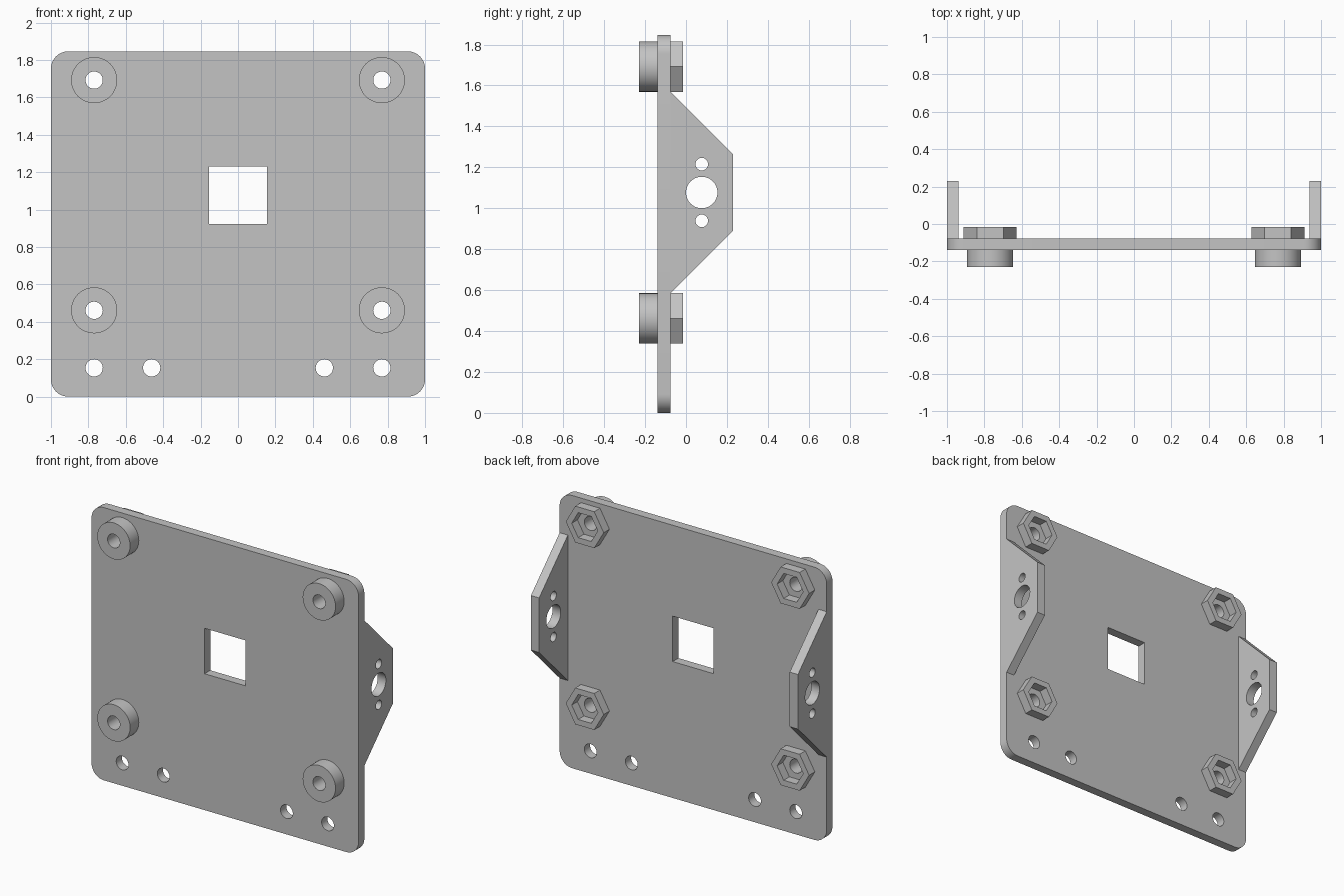
import bpy, bmesh
from math import cos, sin, pi, radians

cube = bpy.data.objects.get("Cube")
if cube:
    bpy.data.objects.remove(cube, do_unlink=True)

U = 2 / 65            # one design unit
BACK = -2.5 * U       # rear face of the plate
FRONT = BACK - 2 * U  # front face of the plate

grey = bpy.data.materials.new("plain grey")
grey.use_nodes = True
colour = (0.55, 0.55, 0.55, 1)
grey.diffuse_color = colour
grey.node_tree.nodes["Principled BSDF"].inputs["Base Color"].default_value = colour


def ring(x, y, r, n=48, start=0.0, sweep=2 * pi):
    return [(x + r * cos(start + sweep * i / n), y + r * sin(start + sweep * i / n))
            for i in range(n)]


def rounded_rect(w, h, r, n=12):
    pts = []
    corners = [(w / 2 - r, h - r), (r - w / 2, h - r), (r - w / 2, r), (w / 2 - r, r)]
    for k, (x, y) in enumerate(corners):
        pts += ring(x, y, r, n, k * pi / 2, pi / 2)
        end = (k + 1) * pi / 2
        pts.append((x + r * cos(end), y + r * sin(end)))
    return pts


def slab(name, loops, thickness, location, turn=0):
    """Extrude an outline with holes (design units) and stand it upright."""
    curve = bpy.data.curves.new(name, 'CURVE')
    curve.dimensions = '2D'
    curve.fill_mode = 'BOTH'
    curve.extrude = thickness * U / 2
    for loop in loops:
        spline = curve.splines.new('POLY')
        spline.points.add(len(loop) - 1)
        for point, (x, y) in zip(spline.points, loop):
            point.co = (x * U, y * U, 0, 1)
        spline.use_cyclic_u = True
    helper = bpy.data.objects.new(name + "_outline", curve)
    bpy.context.collection.objects.link(helper)
    bpy.context.view_layer.update()
    graph = bpy.context.evaluated_depsgraph_get()
    mesh = bpy.data.meshes.new_from_object(helper.evaluated_get(graph))
    bpy.data.objects.remove(helper, do_unlink=True)

    # weld caps to walls
    bm = bmesh.new()
    bm.from_mesh(mesh)
    bmesh.ops.remove_doubles(bm, verts=bm.verts, dist=1e-5)
    bmesh.ops.recalc_face_normals(bm, faces=bm.faces)
    bm.to_mesh(mesh)
    bm.free()
    mesh.materials.clear()
    mesh.materials.append(grey)

    obj = bpy.data.objects.new(name, mesh)
    obj.location = location
    obj.rotation_euler = (radians(90), 0, radians(turn))
    bpy.context.collection.objects.link(obj)
    bpy.ops.object.select_all(action='DESELECT')
    obj.select_set(True)
    bpy.context.view_layer.objects.active = obj
    bpy.ops.object.shade_smooth_by_angle(angle=radians(30))
    return obj


# Plate with square window, mounting holes and lower holes
mounts = [(x, z) for x in (-25, 25) for z in (15, 55)]
lower = [(x, 5) for x in (-25, -15, 15, 25)]
window = [(-5, 30), (5, 30), (5, 40), (-5, 40)]
slab("plate", [rounded_rect(65, 60, 3), window]
     + [ring(x, z, 1.5) for x, z in mounts + lower],
     2, (0, (FRONT + BACK) / 2, 0))

# Round spacers in front, hexagonal nut pockets behind
for x, z in mounts:
    side = ("left" if x > 0 else "right") + ("_upper" if z > 30 else "_lower")
    slab("spacer_" + side, [ring(0, 0, 4), ring(0, 0, 1.5)], 3,
         (x * U, FRONT - 1.5 * U, z * U))
    slab("nut_holder_" + side, [ring(0, 0, 8 / 3 ** 0.5, 6), ring(0, 0, 5.5 / 3 ** 0.5, 6)], 2,
         (x * U, BACK + U, z * U))

# Side brackets with one large and two small holes
profile = [(0, -16), (10, -6), (10, 6), (0, 16)]
holes = [ring(5, 0, 2.5), ring(5, 4.5, 1), ring(5, -4.5, 1)]
for sign, side in ((1, "left"), (-1, "right")):
    slab("side_bracket_" + side, [profile] + holes, 2,
         (sign * 31.5 * U, BACK, 35 * U), turn=90)
